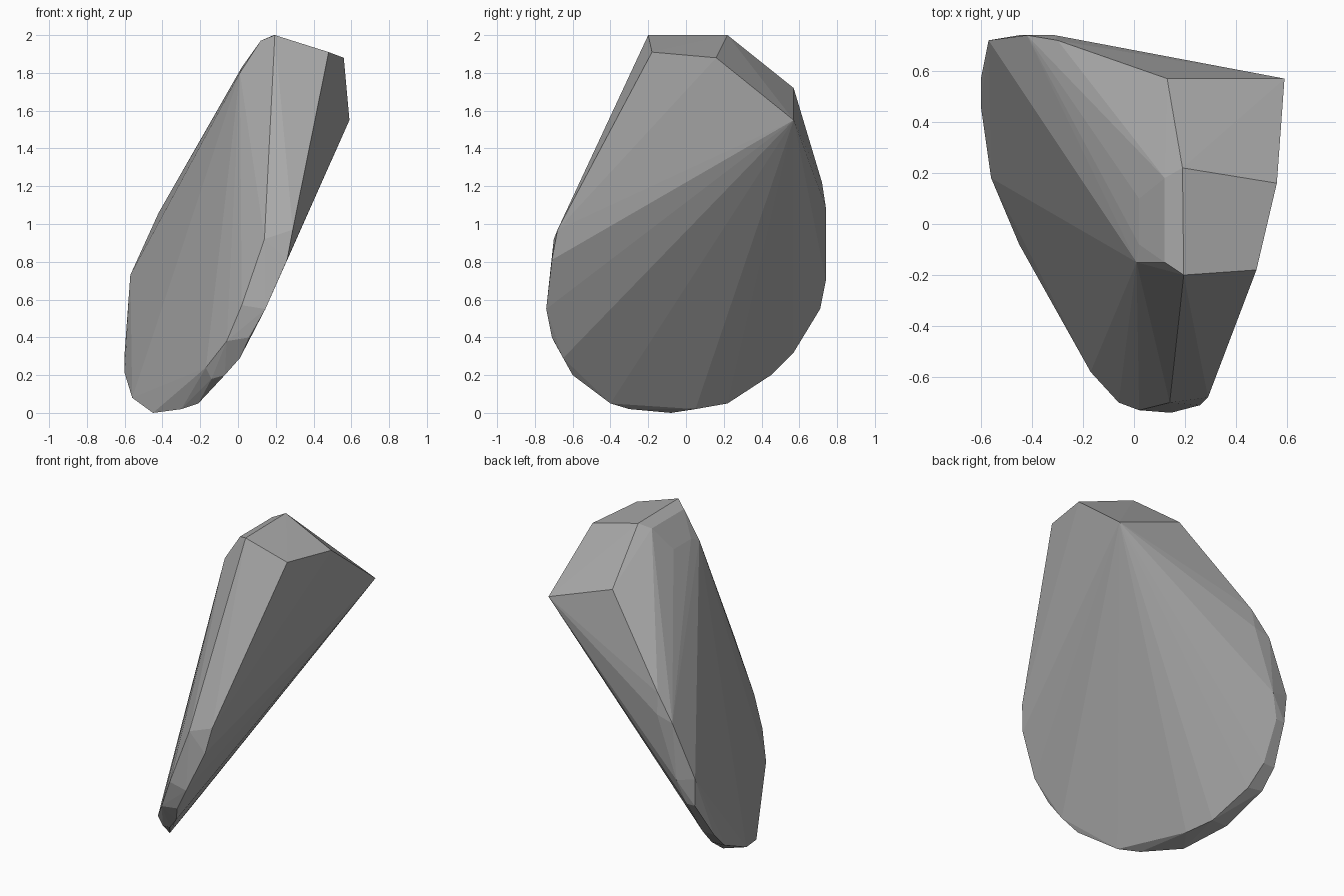
import bpy, bmesh

# Chipped boulder: the convex skin around a few stacked outlines
crown = [(0.195, -0.20, 2.0), (0.19, 0.22, 2.0), (0.48, -0.18, 1.91), (0.56, 0.16, 1.88),
         (0.59, 0.57, 1.55), (0.13, 0.57, 1.72), (0.12, -0.15, 1.97), (0.12, 0.18, 1.97),
         (0.02, -0.08, 1.83), (0.02, 0.10, 1.83), (0.01, -0.15, 1.80)]
front_rim = [(0.14, -0.70, 0.92), (0.29, -0.68, 0.97), (0.26, -0.71, 0.81), (0.145, -0.74, 0.55),
             (0.02, -0.73, 0.57), (0.06, -0.71, 0.40), (-0.06, -0.70, 0.38), (0.01, -0.65, 0.29),
             (-0.17, -0.58, 0.24), (-0.07, -0.60, 0.20), (-0.14, -0.57, 0.18)]
foot = [(-0.21, -0.40, 0.05), (-0.30, -0.30, 0.02), (-0.45, -0.08, 0.0), (-0.36, 0.05, 0.02),
        (-0.42, 0.22, 0.05), (-0.56, 0.18, 0.08), (-0.50, 0.45, 0.20), (-0.60, 0.46, 0.21)]
back_rim = [(-0.60, 0.57, 0.32), (-0.52, 0.57, 0.32), (-0.50, 0.71, 0.55), (-0.56, 0.71, 0.55),
            (-0.57, 0.72, 0.73), (-0.45, 0.74, 0.70), (-0.42, 0.74, 1.06), (-0.31, 0.74, 1.09),
            (-0.30, 0.72, 1.22)]

bm = bmesh.new()
for p in crown + front_rim + foot + back_rim:
    bm.verts.new(p)
bmesh.ops.convex_hull(bm, input=bm.verts[:])
loose = [v for v in bm.verts if not v.link_faces]
bmesh.ops.delete(bm, geom=loose, context='VERTS')
bmesh.ops.recalc_face_normals(bm, faces=bm.faces[:])

mesh = bpy.data.meshes.new("boulder")
bm.to_mesh(mesh)
bm.free()
rock = bpy.data.objects.new("boulder", mesh)
bpy.context.collection.objects.link(rock)

# Plain stone grey, flat shaded
stone = bpy.data.materials.new("stone grey")
stone.diffuse_color = (0.40, 0.40, 0.40, 1)
mesh.materials.append(stone)
